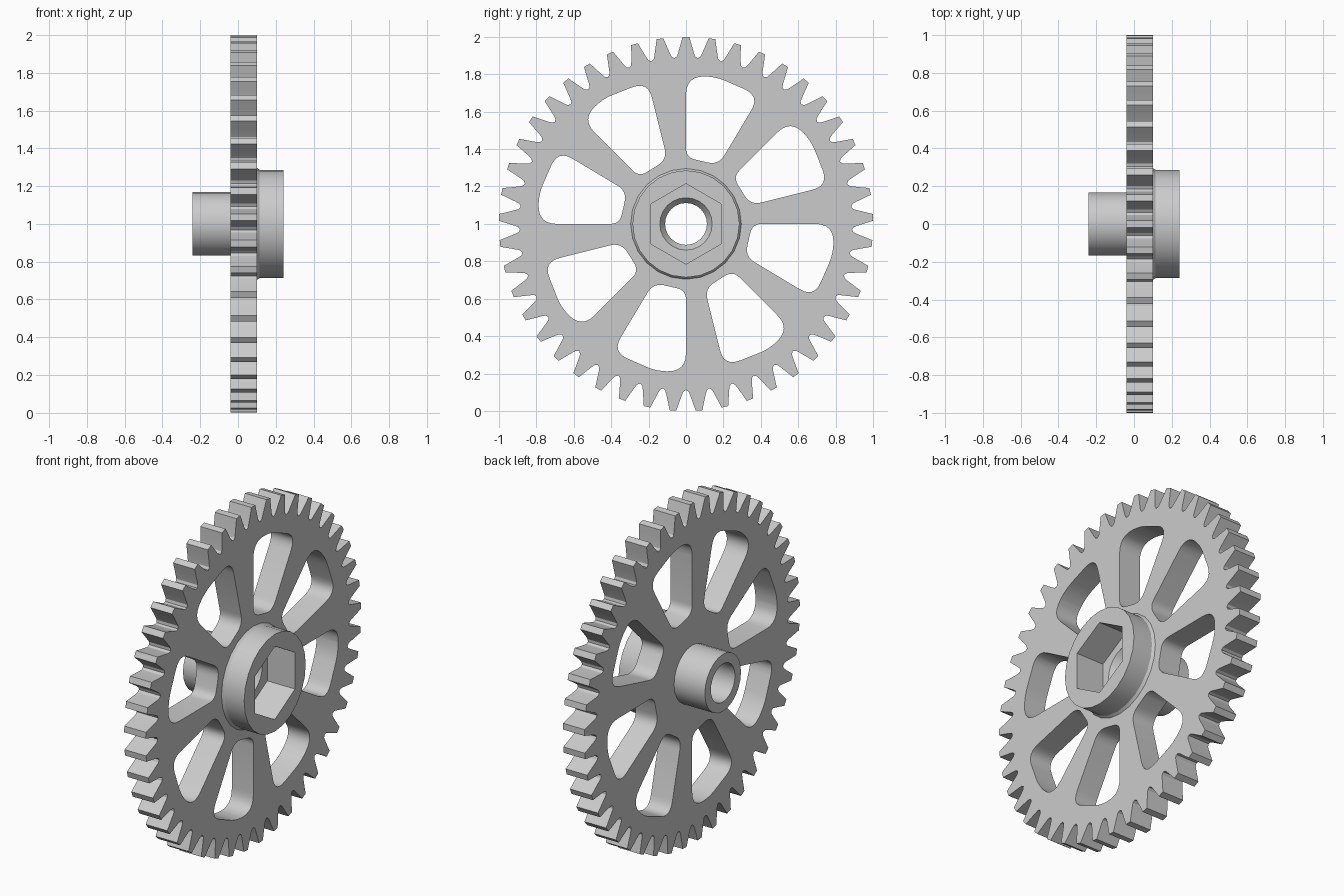
import bpy, bmesh
from math import sin, cos, pi, radians
from mathutils import Vector, Matrix

if "Cube" in bpy.data.objects:
    bpy.data.objects.remove(bpy.data.objects["Cube"])

TEETH, SPOKES, SIDES = 45, 8, 24
BACK, FRONT = -0.04, 0.10      # wheel thickness along x
CORE = 0.25                    # radius where wheel and hub meet

steel = bpy.data.materials.new("plain grey")
steel.use_nodes = True
steel.diffuse_color = (0.6, 0.6, 0.6, 1)
steel.node_tree.nodes["Principled BSDF"].inputs["Base Color"].default_value = (0.6, 0.6, 0.6, 1)


def finish(bm, name):
    """Turn a bmesh into a shaded object centred at z = 1."""
    bmesh.ops.recalc_face_normals(bm, faces=bm.faces)
    mesh = bpy.data.meshes.new(name)
    bm.to_mesh(mesh)
    bm.free()
    mesh.materials.append(steel)
    obj = bpy.data.objects.new(name, mesh)
    obj.location.z = 1
    bpy.context.collection.objects.link(obj)
    bpy.ops.object.select_all(action="DESELECT")
    obj.select_set(True)
    bpy.context.view_layer.objects.active = obj
    bpy.ops.object.shade_smooth_by_angle(angle=radians(30))
    return obj


def polar(r, a):
    return Vector((r * cos(a), r * sin(a)))


def rounded(corners, steps=6):
    """Outline with each (y, z, cut) corner replaced by a curve."""
    pts = []
    for i, (y, z, cut) in enumerate(corners):
        p = Vector((y, z))
        before = Vector(corners[i - 1][:2])
        after = Vector(corners[(i + 1) % len(corners)][:2])
        a = p + (before - p).normalized() * cut
        b = p + (after - p).normalized() * cut
        for k in range(steps + 1):
            t = k / steps
            pts.append(a * (1 - t) ** 2 + p * 2 * t * (1 - t) + b * t * t)
    return pts


# Toothed outline: (fraction of pitch from tooth centre, radius)
half = [(0.13, 1.0), (0.23, 0.955), (0.33, 0.915), (0.39, 0.897)]
tooth = [(-f, r) for f, r in reversed(half)] + half + [(0.5, 0.888)]
pitch = 2 * pi / TEETH
rim = [polar(r, pi / 2 + (i + f) * pitch) for i in range(TEETH) for f, r in tooth]

# Windows between the tapered spokes
window = rounded([(0, 0.355, 0.05), (0, 0.79, 0.1), (0.16, 0.787, 0.06),
                  (0.395, 0.684, 0.09), (0.174, 0.315, 0.06)])
loops = [rim, [polar(CORE, 2 * pi * k / SIDES) for k in range(SIDES)]]
for i in range(SPOKES):
    turn = Matrix.Rotation(i * 2 * pi / SPOKES, 2)
    loops.append([turn @ p for p in window])

# Wheel plate with teeth and windows
bm = bmesh.new()
edges = []
for loop in loops:
    vs = [bm.verts.new((BACK, p.x, p.y)) for p in loop]
    edges += [bm.edges.new((vs[i - 1], vs[i])) for i in range(len(vs))]
bmesh.ops.triangle_fill(bm, edges=edges, use_beauty=True, normal=(1, 0, 0))
out = bmesh.ops.extrude_face_region(bm, geom=bm.faces[:])
moved = [g for g in out["geom"] if isinstance(g, bmesh.types.BMVert)]
bmesh.ops.translate(bm, verts=moved, vec=(FRONT - BACK, 0, 0))
finish(bm, "gear_wheel")


# Hub: shaft boss, bore, hexagonal socket and collar as one closed loft
def round_ring(r):
    return lambda a: r


def hex_ring(r):
    return lambda a: r * cos(pi / 6) / cos((a - pi / 6 + 1e-6) % (pi / 3) - pi / 6)


socket = hex_ring(0.215)
sections = [(FRONT, round_ring(CORE)), (BACK, round_ring(CORE)),
            (BACK, round_ring(0.168)), (-0.24, round_ring(0.168)),
            (-0.24, round_ring(0.112)), (0.02, round_ring(0.112)),
            (0.06, round_ring(0.14)), (0.06, socket), (0.24, socket),
            (0.24, round_ring(0.286)), (0.115, round_ring(0.286)),
            (FRONT, round_ring(0.296))]
bm = bmesh.new()
rings = []
for x, radius in sections:
    ring = []
    for k in range(SIDES):
        a = 2 * pi * k / SIDES
        p = polar(radius(a), a)
        ring.append(bm.verts.new((x, p.x, p.y)))
    rings.append(ring)
for i, ring in enumerate(rings):
    prev = rings[i - 1]
    for k in range(SIDES):
        bm.faces.new((prev[k - 1], prev[k], ring[k], ring[k - 1]))
finish(bm, "hub")
